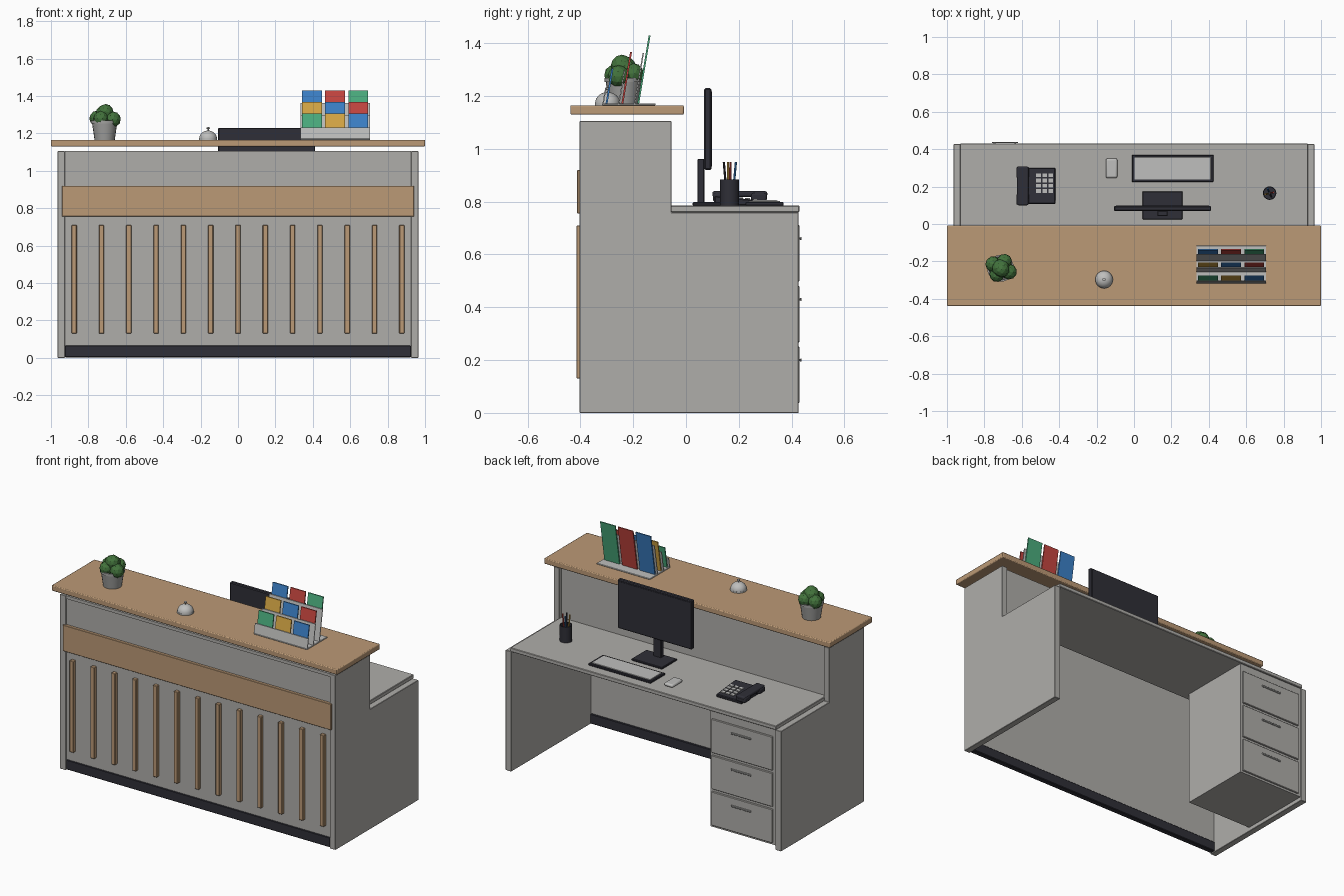
import bpy, bmesh, math, random
from mathutils import Matrix, Vector

cube = bpy.data.objects.get("Cube")
if cube:
    bpy.data.objects.remove(cube, do_unlink=True)


def material(name, *rgb):
    m = bpy.data.materials.new(name)
    m.use_nodes = True
    colour = (*rgb, 1)
    m.diffuse_color = colour
    m.node_tree.nodes["Principled BSDF"].inputs["Base Color"].default_value = colour
    return m


GREY = material("panel_grey", .43, .42, .40)
WOOD = material("oak_wood", .50, .32, .18)
DARK = material("charcoal", .028, .028, .038)
LIGHT = material("light_grey", .52, .52, .51)
STONE = material("pot_grey", .36, .36, .35)
LEAF = material("leaf_green", .055, .17, .045)
BLUE = material("blue", .045, .22, .58)
RED = material("red", .56, .06, .05)
GREEN = material("green", .07, .42, .21)
YELLOW = material("yellow", .68, .39, .06)


def finish(name, bm, mat, bevel=0, smooth=False, segments=1):
    bmesh.ops.recalc_face_normals(bm, faces=bm.faces)
    mesh = bpy.data.meshes.new(name)
    bm.to_mesh(mesh)
    bm.free()
    mesh.materials.append(mat)
    ob = bpy.data.objects.new(name, mesh)
    bpy.context.collection.objects.link(ob)
    if bevel:
        mod = ob.modifiers.new("edge_bevel", 'BEVEL')
        mod.width, mod.segments = bevel, segments
    if smooth:
        bpy.ops.object.select_all(action='DESELECT')
        ob.select_set(True)
        bpy.context.view_layer.objects.active = ob
        bpy.ops.object.shade_smooth_by_angle(angle=math.radians(40))
    return ob


def box(name, mat, x, y, z, bevel=0, segments=1):
    """Box from (low, high) ranges on each axis."""
    bm = bmesh.new()
    size = [r[1] - r[0] for r in (x, y, z)]
    mid = [(r[1] + r[0]) / 2 for r in (x, y, z)]
    bmesh.ops.create_cube(bm, size=1, matrix=Matrix.Translation(mid) @ Matrix.Diagonal((*size, 1)))
    return finish(name, bm, mat, bevel, segments > 1, segments)


def extrude_x(name, mat, x, profile, bevel=0):
    """Extrude a (y, z) outline over an x range."""
    bm = bmesh.new()
    face = bm.faces.new([bm.verts.new((x[0], y, z)) for y, z in profile])
    new = bmesh.ops.extrude_face_region(bm, geom=[face])["geom"]
    bmesh.ops.translate(bm, vec=(x[1] - x[0], 0, 0), verts=[v for v in new if isinstance(v, bmesh.types.BMVert)])
    return finish(name, bm, mat, bevel)


def lathe(name, mat, centre, profile, steps=24):
    """Spin an (r, z) outline around the vertical axis."""
    bm = bmesh.new()
    verts = [bm.verts.new((r, 0, z)) for r, z in profile]
    edges = [bm.edges.new(pair) for pair in zip(verts, verts[1:])]
    bmesh.ops.spin(bm, geom=verts + edges, axis=(0, 0, 1), cent=(0, 0, 0), angle=math.tau, steps=steps)
    bmesh.ops.remove_doubles(bm, verts=bm.verts, dist=.0002)
    bmesh.ops.translate(bm, verts=bm.verts, vec=centre)
    return finish(name, bm, mat, smooth=True)


def rod(name, mat, start, end, radius, sides=8):
    start, end = Vector(start), Vector(end)
    d = end - start
    bm = bmesh.new()
    bmesh.ops.create_cone(bm, cap_ends=True, segments=sides, radius1=radius, radius2=radius, depth=d.length,
                          matrix=Matrix.Translation((start + end) / 2) @ d.to_track_quat('Z', 'Y').to_matrix().to_4x4())
    return finish(name, bm, mat, smooth=True)


INNER = (-.925, .925)
DESK, COUNTER = .785, 1.165

# Stepped side panels
outline = [(-.403, 0), (.427, 0), (.427, .76), (-.055, .76), (-.055, 1.105), (-.403, 1.105)]
for side, x in (("left", (.925, .965)), ("right", (-.965, -.925))):
    extrude_x(side + "_side_panel", GREY, x, outline, .002)

# Desk carcass
box("front_panel", GREY, INNER, (-.393, -.37), (.065, 1.085))
box("upper_top_rail", GREY, INNER, (-.4, -.075), (1.085, 1.105))
box("upper_back_wall", GREY, INNER, (-.1, -.075), (.76, 1.086))
box("kickboard", DARK, INNER, (-.398, -.362), (.003, .066), .004)
box("worktop", GREY, (-.93, .93), (-.08, .43), (.76, DESK), .003)
box("counter_top", WOOD, (-1, 1), (-.438, -.008), (1.13, COUNTER), .005, 2)

# Wooden front trim
box("front_band", WOOD, (-.94, .94), (-.412, -.392), (.755, .92), .002)
for i in range(13):
    x = -.876 + i * .146
    box(f"front_slat_{i + 1}", WOOD, (x - .014, x + .014), (-.415, -.39), (.13, .71), .003)

# Drawer pedestal
box("drawer_cabinet", GREY, (-.925, -.465), (-.05, .42), (.025, .76))
for i in range(3):
    z = .145 + i * .23
    box(f"drawer_front_{i + 1}", GREY, (-.905, -.478), (.418, .43), (z - .108, z + .106), .003)
    box(f"drawer_handle_{i + 1}", STONE, (-.76, -.62), (.432, .438), (z + .049, z + .061), .002)
    for x in (-.745, -.635):
        box(f"handle_post_{i + 1}", STONE, (x - .005, x + .005), (.428, .434), (z + .051, z + .059))

# Monitor
box("monitor_base", DARK, (.045, .26), (.025, .175), (DESK, .798), .003)
box("monitor_neck", DARK, (.125, .18), (.043, .07), (.795, .962), .003)
box("monitor_body", DARK, (-.107, .413), (.069, .096), (.92, 1.23), .005)
box("monitor_screen", DARK, (-.095, .401), (.095, .098), (.934, 1.218))

# Keyboard and mouse
box("keyboard_base", DARK, (-.012, .425), (.225, .37), (DESK, .799), .003)
box("keyboard_keys", LIGHT, (.002, .411), (.238, .357), (.798, .803), .001)
box("mouse", LIGHT, (-.151, -.089), (.246, .35), (DESK, .806), .01, 3)

# Desk phone
extrude_x("phone_base", DARK, (-.6, -.42), [(.107, DESK), (.3, DESK), (.3, .803), (.107, .822)], .004)
box("handset_grip", DARK, (-.625, -.565), (.1, .308), (.818, .84), .008, 3)
for y in (.102, .246):
    box("handset_end", DARK, (-.629, -.561), (y, y + .06), (.8, .834), .009, 3)
for row in range(4):
    for col in range(3):
        x, y = -.523 + col * .033, .167 + row * .028
        z = .822 - (y - .097) * .1
        box("phone_key", LIGHT, (x, x + .025), (y, y + .02), (z - .006, z + .004))

# Pen cup with pens
lathe("pen_cup", DARK, (.725, .165, DESK), [(0, 0), (.036, 0), (.036, .1), (.031, .1), (.031, .01), (0, .01)])
for mat, dx, dy in ((BLUE, -.008, .02), (RED, .016, .003), (DARK, .008, -.018), (YELLOW, -.018, -.005)):
    rod("pen", mat, (.725 + dx * .5, .165 + dy * .5, .797), (.725 + dx * 1.3, .165 + dy * 1.2, .95), .0045)

# Service bell
dome = [(.047 * math.cos(a), .009 + .041 * math.sin(a)) for a in (math.pi / 16 * k for k in range(9))]
lathe("service_bell", LIGHT, (-.16, -.297, COUNTER), [(0, 0), (.048, 0), (.048, .009)] + dome)
lathe("bell_button", LIGHT, (-.16, -.297, COUNTER + .046),
      [(.004, 0), (.004, .012), (.009, .014), (.009, .02), (0, .023)], 12)

# Potted plant
lathe("plant_pot", STONE, (-.713, -.237, COUNTER),
      [(0, 0), (.054, 0), (.067, .088), (.072, .088), (.072, .103), (.063, .103), (.061, .09), (0, .09)], 20)
random.seed(4)
bm = bmesh.new()
for x, y, z, r in ((0, 0, .14, .048), (-.04, .02, .115, .042), (.045, -.02, .11, .042), (.02, .035, .12, .04),
                   (-.02, -.035, .115, .04), (.005, -.008, .15, .042)):
    turn = Matrix.Rotation(random.uniform(0, 3), 4, 'Z')
    bmesh.ops.create_icosphere(bm, subdivisions=2, radius=r,
                               matrix=Matrix.Translation((x - .713, y - .235, z + COUNTER)) @ turn)
finish("plant_leaves", bm, LEAF)

# Brochure stand: leaning lips with three tiers of leaflets
LEAN = .165


def leaning_plate(name, mat, x, y, height, thick):
    top, base = COUNTER + height, COUNTER + .004
    back = y + height * LEAN
    extrude_x(name, mat, x, [(y, base), (y + thick, base), (back + thick, top), (back, top)])


box("brochure_stand_base", LIGHT, (.333, .707), (-.318, -.115), (COUNTER, 1.172), .002)
tiers = ((GREEN, YELLOW, BLUE), (YELLOW, BLUE, RED), (BLUE, RED, GREEN))
for t, colours in enumerate(tiers):
    y = -.305 + t * .06
    leaning_plate(f"stand_lip_{t + 1}", LIGHT, (.333, .707), y - .012, .066 + t * .066, .005)
    for c, mat in enumerate(colours):
        x = .342 + c * .124
        leaning_plate(f"brochure_{t + 1}_{c + 1}", mat, (x, x + .106), y, .14 + t * .0625, .007)
